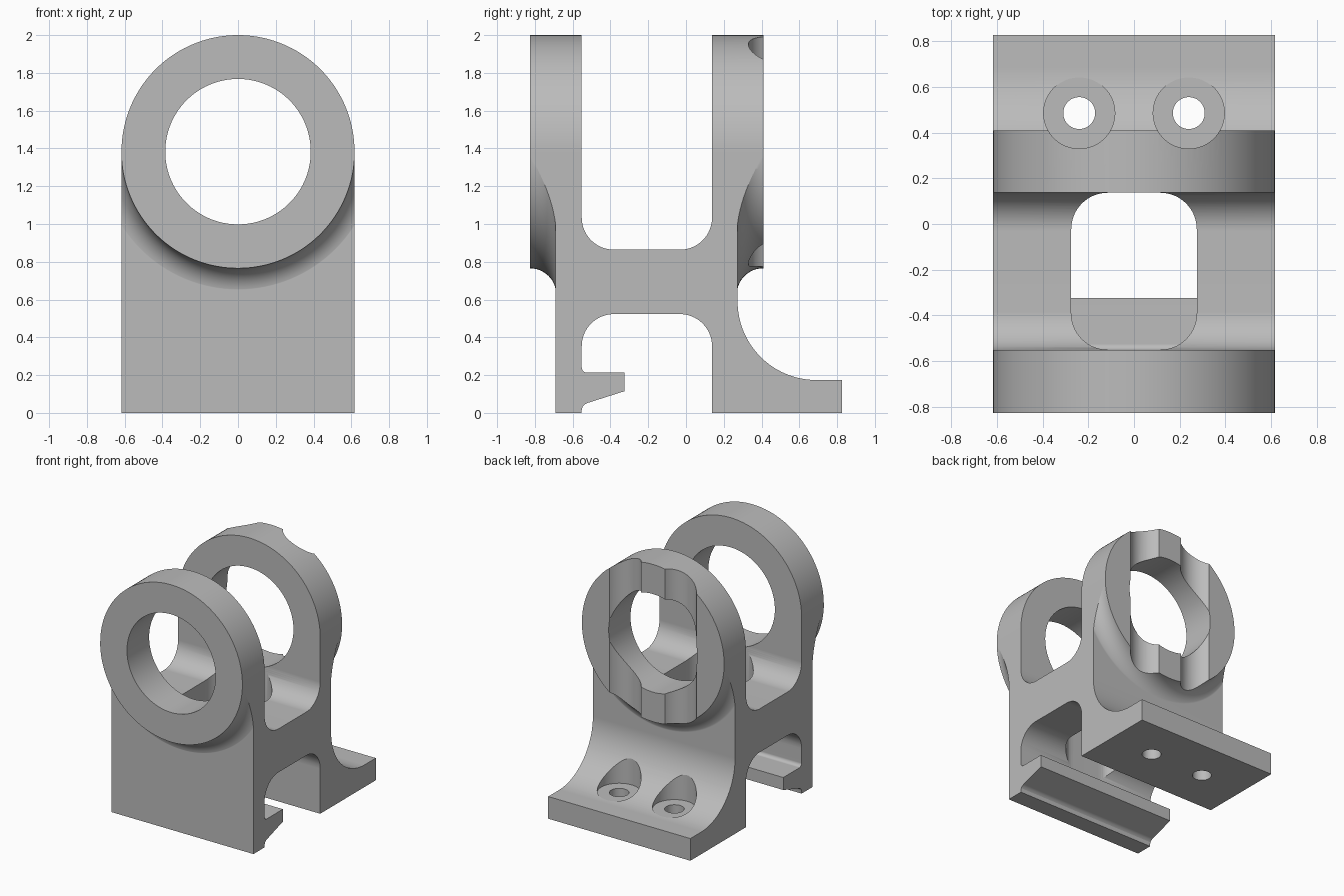
import bpy, bmesh
from math import sin, cos, pi, radians
from mathutils import Vector

old = bpy.data.objects.get("Cube")
if old:
    bpy.data.objects.remove(old, do_unlink=True)

GREY = (0.5, 0.5, 0.5, 1.0)
mat = bpy.data.materials.new("plain grey")
mat.use_nodes = True
mat.diffuse_color = GREY
mat.node_tree.nodes["Principled BSDF"].inputs["Base Color"].default_value = GREY

HALF = 0.617        # half width and ring radius
AXIS_Z = 1.383      # height of the bore axis
BORE = 0.385
FILLET = 0.136


def arc(cx, cy, r, start, end, n=16):
    angles = [radians(start + (end - start) * i / n) for i in range(n + 1)]
    return [(cx + r * cos(a), cy + r * sin(a)) for a in angles]


def finish(name, bm):
    bmesh.ops.recalc_face_normals(bm, faces=bm.faces[:])
    mesh = bpy.data.meshes.new(name)
    bm.to_mesh(mesh)
    bm.free()
    mesh.materials.append(mat)
    obj = bpy.data.objects.new(name, mesh)
    bpy.context.collection.objects.link(obj)
    return obj


def prism(name, points, axis, low, high):
    """Extrude a 2D outline along x, y or z."""
    place = {"x": lambda p: (low, p[0], p[1]),
             "y": lambda p: (p[0], low, p[1]),
             "z": lambda p: (p[0], p[1], low)}[axis]
    bm = bmesh.new()
    face = bm.faces.new([bm.verts.new(place(p)) for p in points])
    out = bmesh.ops.extrude_face_region(bm, geom=[face])
    verts = [g for g in out["geom"] if isinstance(g, bmesh.types.BMVert)]
    step = Vector([(high - low) * (axis == a) for a in "xyz"])
    bmesh.ops.translate(bm, verts=verts, vec=step)
    return finish(name, bm)


def lathe(name, points, steps=128):
    """Turn (radius, y) points around the bore axis and cap both ends."""
    bm = bmesh.new()
    rings = []
    for r, y in points:
        rings.append([bm.verts.new((r * cos(2 * pi * i / steps), y,
                                    AXIS_Z + r * sin(2 * pi * i / steps)))
                      for i in range(steps)])
    for a, b in zip(rings, rings[1:]):
        for i in range(steps):
            j = (i + 1) % steps
            bm.faces.new((a[i], a[j], b[j], b[i]))
    bm.faces.new(rings[0])
    bm.faces.new(rings[-1])
    return finish(name, bm)


def boolean(target, tool, operation):
    bpy.context.view_layer.objects.active = target
    mod = target.modifiers.new("cut", "BOOLEAN")
    mod.operation = operation
    mod.solver = "EXACT"
    mod.object = tool
    bpy.ops.object.modifier_apply(modifier=mod.name)
    bpy.data.objects.remove(tool, do_unlink=True)


# Side profile: front wall, bridge, rear wall with swept foot, and clip hook
profile = [(-0.69, 0), (-0.69, 2.1), (-0.552, 2.1)]
profile += arc(-0.382, 1.034, 0.17, 180, 270) + arc(-0.032, 1.034, 0.17, 270, 360)
profile += [(0.138, 2.1), (0.273, 2.1)]
profile += arc(0.69, 0.591, 0.417, 180, 270, 32)
profile += [(0.827, 0.174), (0.827, 0), (0.138, 0)]
profile += arc(-0.032, 0.353, 0.17, 0, 90) + arc(-0.382, 0.353, 0.17, 90, 180)
profile += arc(-0.525, 0.24, 0.027, 180, 270, 6)
profile += [(-0.325, 0.213), (-0.325, 0.115), (-0.52, 0.053)]
profile += [(-0.537, 0.045), (-0.548, 0.032), (-0.552, 0.015), (-0.552, 0)]
bracket = prism("bearing_bracket", profile, "x", -0.8, 0.8)

# Ring bosses with a concave fillet running into each wall
for name, wall, end in (("front_boss", -0.69, -0.827), ("rear_boss", 0.273, 0.409)):
    out = 1 if end > wall else -1
    curve = [(HALF + 0.0005 + FILLET * (1 - cos(a)), end - out * (FILLET + 0.003) * sin(a))
             for a in (pi / 2 * i / 16 for i in range(17))]
    curve.append((curve[-1][0], wall - out * 0.06))
    boolean(bracket, lathe(name, curve), "UNION")

# Trim everything to the round-topped front outline
outline = [(-HALF, -0.1)] + arc(0, AXIS_Z, HALF, 180, 0, 72) + [(HALF, -0.1)]
boolean(bracket, prism("outline", outline, "y", -1, 1), "INTERSECT")

# Bore through both rings
boolean(bracket, prism("bore", arc(0, AXIS_Z, BORE, 0, 357, 119), "y", -1, 1), "DIFFERENCE")

# Rounded window down through the bridge
window = []
for cx, cy, start in ((0.115, -0.023, 0), (-0.115, -0.023, 90),
                      (-0.115, -0.391, 180), (0.115, -0.391, 270)):
    window += arc(cx, cy, 0.16, start, start + 90)
boolean(bracket, prism("window", window, "z", 0.3, 1.1), "DIFFERENCE")

# Screw holes, with tool clearance that also scallops the rear ring
for x in (-0.24, 0.24):
    boolean(bracket, prism("clearance", arc(x, 0.486, 0.156, 0, 355, 71), "z", 0.176, 2.2),
            "DIFFERENCE")
    boolean(bracket, prism("screw_hole", arc(x, 0.486, 0.07, 0, 350, 35), "z", -0.1, 0.4),
            "DIFFERENCE")

# One material slot and clean smooth shading with sharp edges
bracket.data.materials.clear()
bracket.data.materials.append(mat)
for poly in bracket.data.polygons:
    poly.material_index = 0
bpy.ops.object.select_all(action="DESELECT")
bracket.select_set(True)
bpy.context.view_layer.objects.active = bracket
bpy.ops.object.shade_smooth_by_angle(angle=radians(25))
weighted = bracket.modifiers.new("weighted_normals", "WEIGHTED_NORMAL")
weighted.keep_sharp = True
